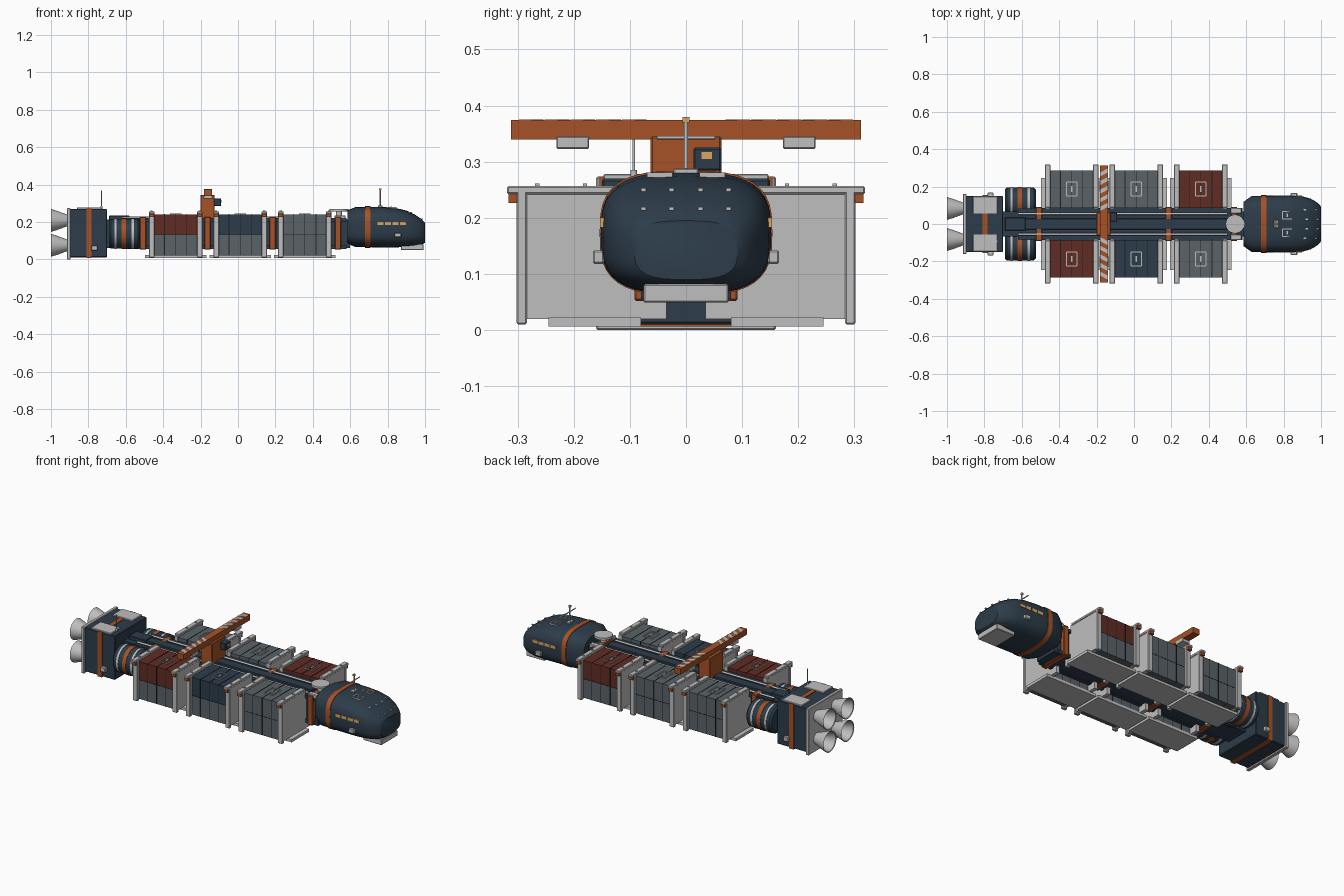
import bpy, bmesh, math
from mathutils import Vector
from mathutils.bvhtree import BVHTree

default_cube = bpy.data.objects.get("Cube")
if default_cube:
    bpy.data.objects.remove(default_cube, do_unlink=True)


def make_material(name, red, green, blue):
    material = bpy.data.materials.new(name)
    material.use_nodes = True
    color = (red, green, blue, 1)
    material.diffuse_color = color
    shader = next(n for n in material.node_tree.nodes if n.type == "BSDF_PRINCIPLED")
    shader.inputs["Base Color"].default_value = color
    shader.inputs["Roughness"].default_value = .6
    return material


navy = make_material("navy hull", .026, .046, .068)
orange = make_material("burnt orange", .38, .085, .02)
light_gray = make_material("light gray metal", .52, .52, .52)
slate = make_material("slate panel", .1, .125, .14)
rust_red = make_material("rust red panel", .12, .025, .017)
amber = make_material("amber glass", .7, .38, .12)
black = make_material("dark seam", .012, .015, .018)


def finish(name, mesh, material, smooth=False):
    """Turn a bmesh into a named, coloured object."""
    bmesh.ops.recalc_face_normals(mesh, faces=mesh.faces)
    data = bpy.data.meshes.new(name)
    mesh.to_mesh(data)
    mesh.free()
    data.materials.append(material)
    part = bpy.data.objects.new(name, data)
    bpy.context.collection.objects.link(part)
    if smooth:
        bpy.ops.object.select_all(action="DESELECT")
        part.select_set(True)
        bpy.context.view_layer.objects.active = part
        bpy.ops.object.shade_smooth_by_angle(angle=math.radians(35))
    return part


def box(name, material, x, y, z, bevel=0):
    """Box spanning three (low, high) ranges."""
    mesh = bmesh.new()
    bmesh.ops.create_cube(mesh, size=1)
    for vert in mesh.verts:
        for axis, (low, high) in enumerate((x, y, z)):
            vert.co[axis] = low + (high - low) * (vert.co[axis] + .5)
    if bevel:
        bmesh.ops.bevel(mesh, geom=mesh.edges[:], offset=bevel, segments=1, affect="EDGES")
    return finish(name, mesh, material)


def around(center, half):
    return (center - half, center + half)


def sided(side, inner, outer):
    """Range on the left (+) or right (-) of the centre line."""
    return tuple(sorted((side * inner, side * outer)))


def lathe(name, material, profile, y, z, sides=32):
    """Revolve (x, radius) points about an axis along the ship."""
    mesh = bmesh.new()
    verts = [mesh.verts.new((x, y, z + radius)) for x, radius in profile]
    edges = [mesh.edges.new(pair) for pair in zip(verts, verts[1:])]
    bmesh.ops.spin(mesh, geom=verts + edges, cent=(0, y, z), axis=(1, 0, 0),
                   angle=math.tau, steps=sides)
    bmesh.ops.remove_doubles(mesh, verts=mesh.verts, dist=.0001)
    return finish(name, mesh, material, smooth=True)


def rod(name, material, start, end, radius, sides=12):
    """Cylinder between two points."""
    start, end = Vector(start), Vector(end)
    mesh = bmesh.new()
    bmesh.ops.create_cone(mesh, cap_ends=True, segments=sides, radius1=radius,
                          radius2=radius, depth=(end - start).length)
    turn = (end - start).to_track_quat("Z", "Y").to_matrix()
    bmesh.ops.transform(mesh, matrix=turn.to_4x4(), verts=mesh.verts)
    bmesh.ops.translate(mesh, vec=(start + end) / 2, verts=mesh.verts)
    return finish(name, mesh, material, smooth=True)


def outline(name, material, x, y, z, line=.005):
    """Thin painted rectangle frame lying flat."""
    for edge in x:
        box(name + "_end", material, around(edge, line / 2), y, z)
    for edge in y:
        box(name + "_side", material, x, around(edge, line / 2), z)


def loft(name, material, stations, grow=0, sides=40):
    """Hull through (x, half width, bottom, top) rounded sections."""
    mesh, rings = bmesh.new(), []
    for x, width, bottom, top in stations:
        ring = []
        for step in range(sides):
            angle = math.tau * step / sides
            across, up = math.cos(angle), math.sin(angle)
            across = math.copysign(abs(across) ** .66, across)
            up = math.copysign(abs(up) ** .66, up)
            ring.append(mesh.verts.new((x, across * (width + grow), (bottom + top) / 2
                                        + up * ((top - bottom) / 2 + grow))))
        rings.append(ring)
    for first, second in zip(rings, rings[1:]):
        for i in range(sides):
            j = (i + 1) % sides
            mesh.faces.new((first[i], first[j], second[j], second[i]))
    mesh.faces.new(rings[0])
    mesh.faces.new(rings[-1])
    surface = BVHTree.FromBMesh(mesh)
    finish(name, mesh, material, smooth=True)
    return surface


# Engine section
box("engine_block", navy, (-.9, -.7), around(0, .15), (.01, .27), bevel=.004)
box("engine_back_plate", light_gray, (-.915, -.895), around(0, .16), (0, .274), bevel=.003)
box("engine_orange_band", orange, around(-.797, .014), around(0, .154), (.006, .274))
for side in (-1, 1):
    box("engine_top_pad", light_gray, (-.86, -.73), sided(side, .055, .147), (.268, .278), bevel=.002)
    box("engine_thruster_pod", light_gray, around(-.768, .016), sided(side, .148, .168),
        around(.06, .014), bevel=.003)
    for height in (.075, .208):
        nozzle = [(-.91, .03), (-.94, .041), (-.97, .052), (-1, .061),
                  (-.997, .056), (-.96, .044), (-.92, .026), (-.92, 0)]
        lathe("engine_nozzle", light_gray, nozzle, side * .083, height)
rod("rear_whip_antenna", light_gray, (-.73, -.093, .26), (-.73, -.093, .368), .0025)
rod("rear_antenna_foot", light_gray, (-.73, -.093, .26), (-.73, -.093, .285), .006)

# Fuel tanks
for side in (-1, 1):
    tank = [(-.69, 0), (-.69, .07), (-.68, .08), (-.535, .08), (-.525, .07), (-.525, 0)]
    lathe("fuel_tank", navy, tank, side * .115, .137)
    for place, half, paint in ((-.655, .006, light_gray), (-.61, .012, orange),
                               (-.563, .006, light_gray)):
        band = [(place - half, .07), (place - half, .082), (place + half, .082), (place + half, .07)]
        lathe("fuel_tank_band", paint, band, side * .115, .137)

# Spine with rails and collars
box("spine", navy, (-.71, .6), around(0, .068), (.06, .212))
box("spine_top_conduit", navy, (-.69, .5), around(0, .03), (.21, .228), bevel=.004)
box("spine_rear_box", navy, (-.69, -.58), around(0, .036), (.21, .234), bevel=.003)
for side in (-1, 1):
    box("spine_side_rail", navy, (-.62, .58), sided(side, .065, .085), (.2, .22))
    box("spine_lower_rail", navy, (-.62, .58), sided(side, .06, .08), (.055, .075))
    rod("spine_pipe", light_gray, (-.62, side * .055, .222), (.5, side * .055, .222), .006)
for place in (-.508, -.163, .185, .535):
    box("spine_collar", orange, around(place, .017), around(0, .092), (.052, .226), bevel=.003)

# Cargo containers in their clamping frames
row_colors = {-1: (rust_red, navy, slate), 1: (slate, slate, rust_red)}
for side, colors in row_colors.items():
    for center, paint in zip((-.333, .012, .357), colors):
        body = around(center, .118)
        box("container_upper", paint, body, sided(side, .085, .285), (.133, .24))
        box("container_lower", slate, body, sided(side, .085, .285), (.02, .131))
        box("container_middle_seam", black, body, sided(side, .084, .286), around(.132, .0015))
        for offset in (-.06, 0, .06):
            box("container_seam", black, around(center + offset, .0015),
                sided(side, .084, .2865), (.02, .2415))
        outline("container_top_mark", light_gray, around(center, .028),
                sided(side, .15, .225), (.239, .244))
        box("container_top_dash", light_gray, around(center, .005), sided(side, .172, .203), (.239, .244))
        box("container_base_plate", light_gray, around(center, .165), sided(side, .08, .245), (.006, .022))
        for end in (-1, 1):
            post = center + end * .129
            box("frame_end_panel", light_gray, around(post, .011), sided(side, .08, .286), (.02, .246))
            box("frame_inner_plate", light_gray, around(post, .011), sided(side, .035, .09), (.02, .2))
            box("frame_outer_post", light_gray, around(post, .015), sided(side, .283, .302),
                (.01, .25), bevel=.003)
            box("frame_top_beam", light_gray, around(post, .015), sided(side, .088, .319),
                (.242, .257), bevel=.003)
            box("frame_corner_lock", orange, around(post, .0125), sided(side, .285, .316), (.226, .248))
            for stud in (.18, .265):
                box("frame_stud", light_gray, around(post, .006), around(side * stud, .004), (.255, .261))

# Gantry crane
box("crane_column", orange, (-.2, -.125), around(0, .063), (.2, .345), bevel=.003)
box("crane_beam", orange, around(-.16, .021), around(0, .312), (.34, .374))
box("crane_cab", navy, (-.13, -.09), (.013, .063), (.284, .325), bevel=.003)
box("crane_cab_window", amber, (-.092, -.088), around(.037, .009), around(.311, .006))
for side in (-1, 1):
    box("crane_hoist", light_gray, around(-.16, .024), around(side * .202, .029), (.323, .345), bevel=.002)
    for number in range(5):
        start = .07 + number * .046
        mesh = bmesh.new()
        corners = ((-.181, 0), (-.139, .022), (-.139, .044), (-.181, .022))
        face = mesh.faces.new([mesh.verts.new((x, side * (start + y), .3735)) for x, y in corners])
        raised = bmesh.ops.extrude_face_region(mesh, geom=[face])["geom"]
        bmesh.ops.translate(mesh, vec=(0, 0, .002),
                            verts=[item for item in raised if isinstance(item, bmesh.types.BMVert)])
        finish("crane_beam_stripe", mesh, light_gray)

# Command cabin
stations = [(.585, .118, .082, .262), (.63, .15, .066, .28), (.76, .152, .064, .281),
            (.84, .152, .064, .275), (.9, .148, .066, .261), (.945, .135, .07, .24),
            (.975, .118, .076, .22), (.992, .103, .083, .205), (1, .092, .09, .195)]
hull = loft("cabin_hull", navy, stations)
loft("cabin_orange_band", orange, [(.68, .15, .066, .28), (.708, .15, .066, .28)], grow=.004)
for side in (-1, 1):
    for number in range(4):
        box("cabin_side_window", amber, around(.762 + number * .04, .0165),
            sided(side, .146, .1535), around(.192, .009))
    box("cabin_thruster_pod", light_gray, around(.855, .018), sided(side, .146, .166),
        around(.13, .012), bevel=.003)
    outline("cabin_roof_hatch", light_gray, around(.82, .026), around(side * .047, .02), (.272, .281))
    box("cabin_roof_handle", light_gray, around(.82, .004), around(side * .047, .01), (.27, .282))

# Small nose lights laid on the curved hull
for height in (.25, .216):
    for across in (-.076, -.026, .026, .076):
        spot, normal, _, _ = hull.ray_cast(Vector((2, across, height)), Vector((-1, 0, 0)))
        if spot:
            light = box("nose_light", light_gray, around(0, .009), around(0, .0045), around(0, .003))
            light.rotation_euler = normal.to_track_quat("Z", "Y").to_euler()
            light.rotation_euler = (0, math.atan2(normal.x, normal.z), 0)
            light.location = spot
box("chin_sensor", light_gray, (.872, .992), around(0, .076), (.049, .082), bevel=.003)

# Cabin antenna and dish mount
rod("cabin_mast", light_gray, (.76, 0, .27), (.76, 0, .372), .004)
rod("cabin_mast_crossbar", light_gray, (.76, -.052, .343), (.76, .052, .343), .003)
box("cabin_mast_foot", light_gray, around(.76, .012), around(0, .022), (.276, .288), bevel=.002)
box("cabin_mast_tip", amber, around(.76, .006), around(0, .006), (.37, .38))
rod("dish_stand", light_gray, (.54, 0, .2), (.54, 0, .26), .016)
rod("dish_plate", light_gray, (.54, 0, .255), (.54, 0, .268), .05, sides=28)
for side in (-1, 1):
    box("neck_fitting", light_gray, (.515, .575), sided(side, .055, .085), (.215, .235), bevel=.003)
